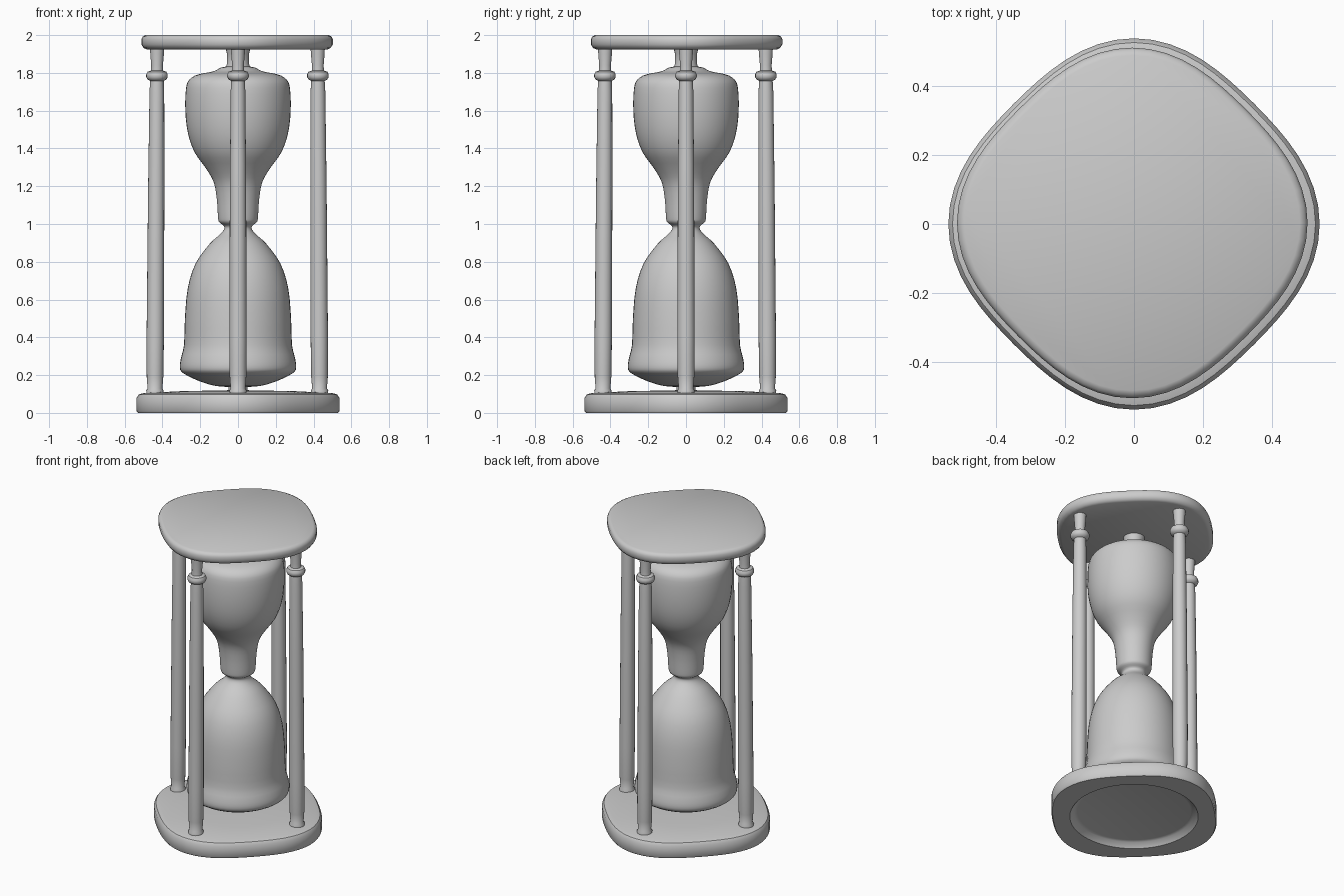
import bpy, bmesh
from math import sin, cos, pi

if "Cube" in bpy.data.objects:
    bpy.data.objects.remove(bpy.data.objects["Cube"])


def lathe(name, profile, sides=48, loc=(0, 0), lean=(0, 0), dip=0.0):
    """Spin an (r, z) profile; lean shifts the top, dip pulls in the diagonals."""
    bm = bmesh.new()
    z0, z1 = profile[0][1], profile[-1][1]
    rings = []
    for r, z in profile:
        t = (z - z0) / (z1 - z0)
        cx, cy = loc[0] + lean[0] * t, loc[1] + lean[1] * t
        ring = []
        for i in range(sides):
            a = 2 * pi * i / sides
            rad = r - (dip * sin(2 * a) ** 2 if r > 0.4 else 0)
            ring.append(bm.verts.new((cx + rad * cos(a), cy + rad * sin(a), z)))
        rings.append(ring)
    for a, b in zip(rings, rings[1:]):
        for i in range(sides):
            j = (i + 1) % sides
            bm.faces.new((a[i], a[j], b[j], b[i]))
    bm.faces.new(rings[0][::-1])
    bm.faces.new(rings[-1])
    bmesh.ops.recalc_face_normals(bm, faces=bm.faces)
    mesh = bpy.data.meshes.new(name)
    bm.to_mesh(mesh)
    bm.free()
    ob = bpy.data.objects.new(name, mesh)
    bpy.context.collection.objects.link(ob)
    bpy.ops.object.select_all(action='DESELECT')
    ob.select_set(True)
    bpy.context.view_layer.objects.active = ob
    bpy.ops.object.shade_smooth_by_angle(angle=0.7)
    return ob


def smooth_profile(pts, steps=3):
    """Catmull-Rom refinement of a profile."""
    p = [pts[0]] + pts + [pts[-1]]
    out = []
    for a, b, c, d in zip(p, p[1:], p[2:], p[3:]):
        for s in range(steps):
            t = s / steps
            out.append(tuple(0.5 * (2 * b[k] + (c[k] - a[k]) * t
                       + (2 * a[k] - 5 * b[k] + 4 * c[k] - d[k]) * t ** 2
                       + (3 * b[k] - a[k] - 3 * c[k] + d[k]) * t ** 3) for k in (0, 1)))
    return out + [pts[-1]]


# Base plate with a round recess underneath
lathe("base_plate", [(0.34, 0.035), (0.36, 0.03), (0.385, 0.0), (0.53, 0.0), (0.537, 0.01),
                     (0.537, 0.08), (0.525, 0.098), (0.50, 0.105), (0.30, 0.115), (0.05, 0.12)],
      sides=64, dip=0.045)

# Top plate with rounded rim
lathe("top_plate", [(0.48, 1.925), (0.495, 1.932), (0.507, 1.95), (0.507, 1.978),
                    (0.50, 1.992), (0.485, 2.0)],
      sides=64, loc=(-0.005, 0.003), dip=0.042)

# Glass bulbs, one continuous turned shape
glass = [(0.04, 0.137), (0.12, 0.143), (0.21, 0.17), (0.29, 0.21), (0.308, 0.24),
         (0.302, 0.29), (0.286, 0.36), (0.281, 0.50), (0.266, 0.66), (0.225, 0.79),
         (0.15, 0.895), (0.095, 0.945), (0.075, 0.97), (0.075, 0.99), (0.10, 1.01),
         (0.106, 1.04), (0.112, 1.13), (0.128, 1.22), (0.17, 1.295), (0.23, 1.38),
         (0.265, 1.48), (0.279, 1.60), (0.275, 1.72), (0.255, 1.767), (0.21, 1.792),
         (0.13, 1.808), (0.09, 1.828), (0.05, 1.835)]
lathe("glass_bulbs", smooth_profile(glass))

# Small pegs holding the glass to the plates
lathe("bottom_peg", [(0.05, 0.11), (0.05, 0.15)], sides=24)
lathe("top_peg", [(0.068, 1.82), (0.058, 1.85), (0.058, 1.90), (0.066, 1.93)], sides=24)

# Four posts with foot, collar ring and flared head
post = [(0.044, 0.095), (0.046, 0.118), (0.039, 0.13), (0.044, 0.19), (0.046, 0.40),
        (0.043, 1.20), (0.039, 1.70), (0.036, 1.758), (0.05, 1.765), (0.057, 1.778),
        (0.057, 1.792), (0.05, 1.806), (0.032, 1.812), (0.031, 1.84), (0.036, 1.90),
        (0.038, 1.935)]
for name, loc, lean in (("left_post", (-0.44, 0), (0.012, 0)),
                        ("right_post", (0.432, 0), (-0.01, 0)),
                        ("front_post", (0, -0.44), (0, 0.012)),
                        ("back_post", (0, 0.432), (0, -0.01))):
    lathe(name, post, sides=20, loc=loc, lean=lean)
